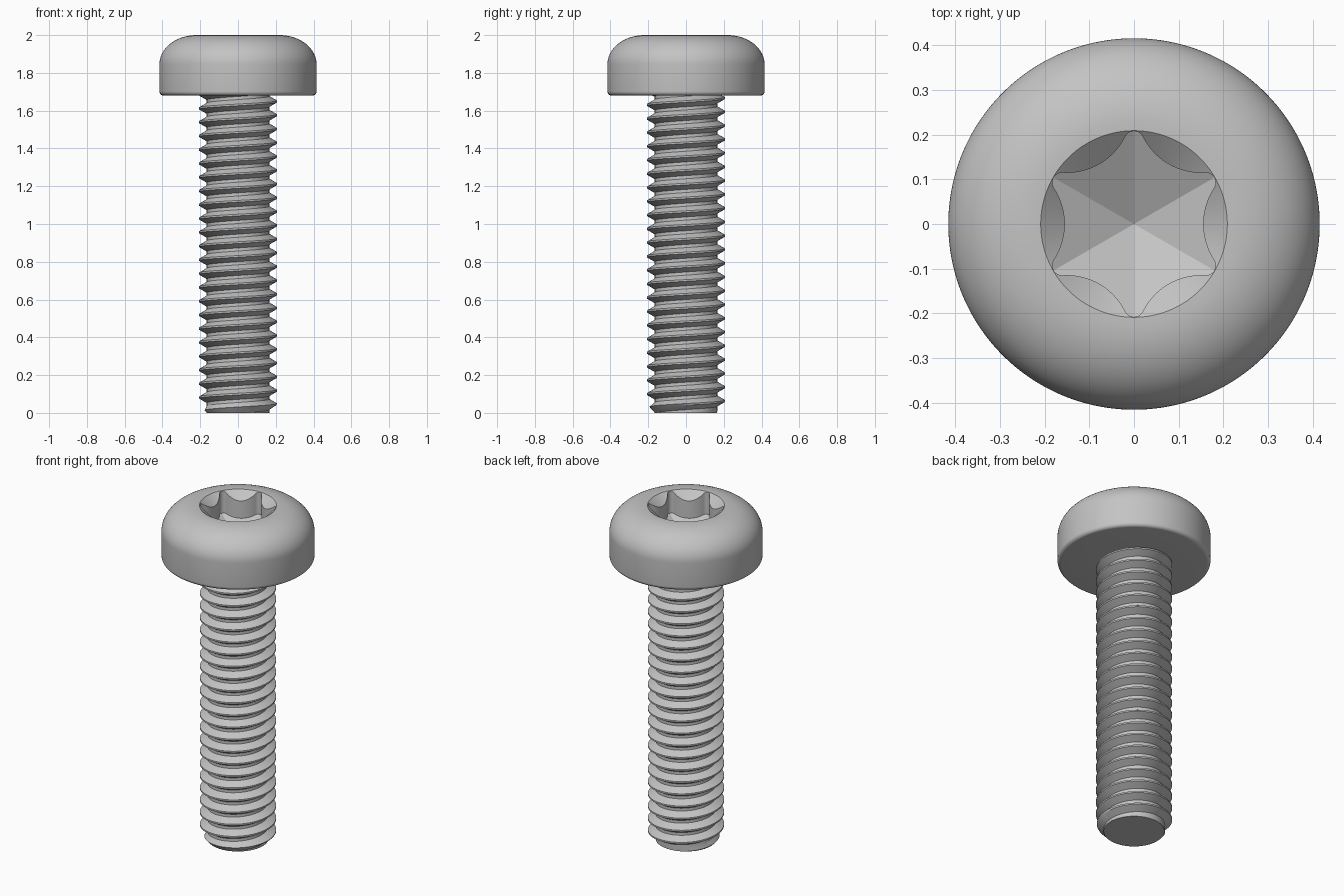
import bpy, bmesh
from math import sin, cos, tan, pi, tau, sqrt, atan2, radians, hypot

cube = bpy.data.objects.get("Cube")
if cube:
    bpy.data.objects.remove(cube)

# Single plain metal colour
steel = bpy.data.materials.new("grey_steel")
steel.use_nodes = True
colour = (0.55, 0.55, 0.55, 1)
steel.diffuse_color = colour
steel.node_tree.nodes["Principled BSDF"].inputs["Base Color"].default_value = colour


def finish(name, bm):
    """Clean the mesh, link it as an object and shade it."""
    bmesh.ops.remove_doubles(bm, verts=bm.verts, dist=0.0002)
    bmesh.ops.dissolve_degenerate(bm, dist=0.0001, edges=bm.edges)
    bmesh.ops.recalc_face_normals(bm, faces=bm.faces)
    mesh = bpy.data.meshes.new(name)
    bm.to_mesh(mesh)
    bm.free()
    mesh.materials.append(steel)
    obj = bpy.data.objects.new(name, mesh)
    bpy.context.collection.objects.link(obj)
    bpy.ops.object.select_all(action='DESELECT')
    obj.select_set(True)
    bpy.context.view_layer.objects.active = obj
    bpy.ops.object.shade_smooth_by_angle(angle=radians(20))
    return obj


# Six-lobed recess outline: small lobe arcs tangent to wide inward arcs
RIM, LOBE_R, VALLEY = 0.209, 0.022, 0.155
LOBE_D = 0.208 - LOBE_R
C30 = cos(pi / 6)
ARC_R = ((VALLEY**2 + LOBE_D**2 - 2 * VALLEY * LOBE_D * C30 - LOBE_R**2)
         / (2 * (LOBE_R - VALLEY + LOBE_D * C30)))
ARC_D = VALLEY + ARC_R
mix = LOBE_R / (LOBE_R + ARC_R)
TANGENT = atan2(LOBE_D * 0.5 * (1 - mix),
                LOBE_D * C30 * (1 - mix) + ARC_D * mix)


def fold(a):
    """Angle from the nearest valley direction, 0 to 30 degrees."""
    return abs((a + pi / 6) % (pi / 3) - pi / 6)


def star(a):
    a = fold(a)
    if a < TANGENT:
        return ARC_D * cos(a) - sqrt(max(0, ARC_R**2 - (ARC_D * sin(a))**2))
    b = pi / 6 - a
    return LOBE_D * cos(b) + sqrt(max(0, LOBE_R**2 - (LOBE_D * sin(b))**2))


# Head: underside, lower fillet, side, dome and flat rim
R, BASE, TOP = 0.416, 1.68, 2.0
profile = [(0.15, BASE)]
for i in range(7):
    t = pi / 2 * i / 6
    profile.append((R - 0.022 * (1 - sin(t)), BASE + 0.022 * (1 - cos(t))))
for i in range(25):
    t = pi / 2 * i / 24
    profile.append((0.22 + (R - 0.22) * cos(t), 1.845 + (TOP - 1.845) * sin(t)))
profile.append((RIM, TOP))

SEG = 360
FLOOR, SLOPE = 1.765, 0.55
bm = bmesh.new()
columns = []
for i in range(SEG):
    a = tau * i / SEG
    s = star(a)
    # Countersunk lip, then the wall down to a six-sided pointed floor
    points = profile + [(s, TOP - (RIM - s) * 0.85),
                        (s, FLOOR + SLOPE * s * cos(fold(a)))]
    columns.append([bm.verts.new((r * cos(a), r * sin(a), z)) for r, z in points])
tip = bm.verts.new((0, 0, FLOOR))
for i in range(SEG):
    a, b = columns[i], columns[(i + 1) % SEG]
    for j in range(len(a) - 1):
        bm.faces.new((a[j], b[j], b[j + 1], a[j + 1]))
    bm.faces.new((a[-1], b[-1], tip))
finish("head", bm)

# Threaded shank: a right-hand helix of crest and root flats
PITCH, CREST, ROOT, END = 0.0729, 0.207, 0.166, 0.165
TURNS = 27
PHASE = 0.045 - 2 * PITCH
half_crest = 0.0045
half_root = PITCH / 2 - half_crest - (CREST - ROOT) * tan(pi / 6)
tooth = [(-half_crest, CREST), (half_crest, CREST),
         (PITCH / 2 - half_root, ROOT), (PITCH / 2 + half_root, ROOT)]
STEPS = 96
bm = bmesh.new()
columns = []
for i in range(STEPS + 1):
    a = tau * i / STEPS
    column = []
    for turn in range(TURNS):
        for dz, r in tooth:
            z = PHASE + PITCH * (turn + i / STEPS) + dz
            z = min(max(z, 0), BASE + 0.01)
            r = min(r, END + z * 0.9)        # chamfered end
            column.append(bm.verts.new((r * cos(a), r * sin(a), z)))
    columns.append(column)
for a, b in zip(columns, columns[1:]):
    for j in range(len(a) - 1):
        bm.faces.new((a[j], b[j], b[j + 1], a[j + 1]))
# Flat end face
bm.faces.new([bm.verts.new((END * cos(tau * i / STEPS), END * sin(tau * i / STEPS), 0))
              for i in range(STEPS)])
finish("threaded_shank", bm)
